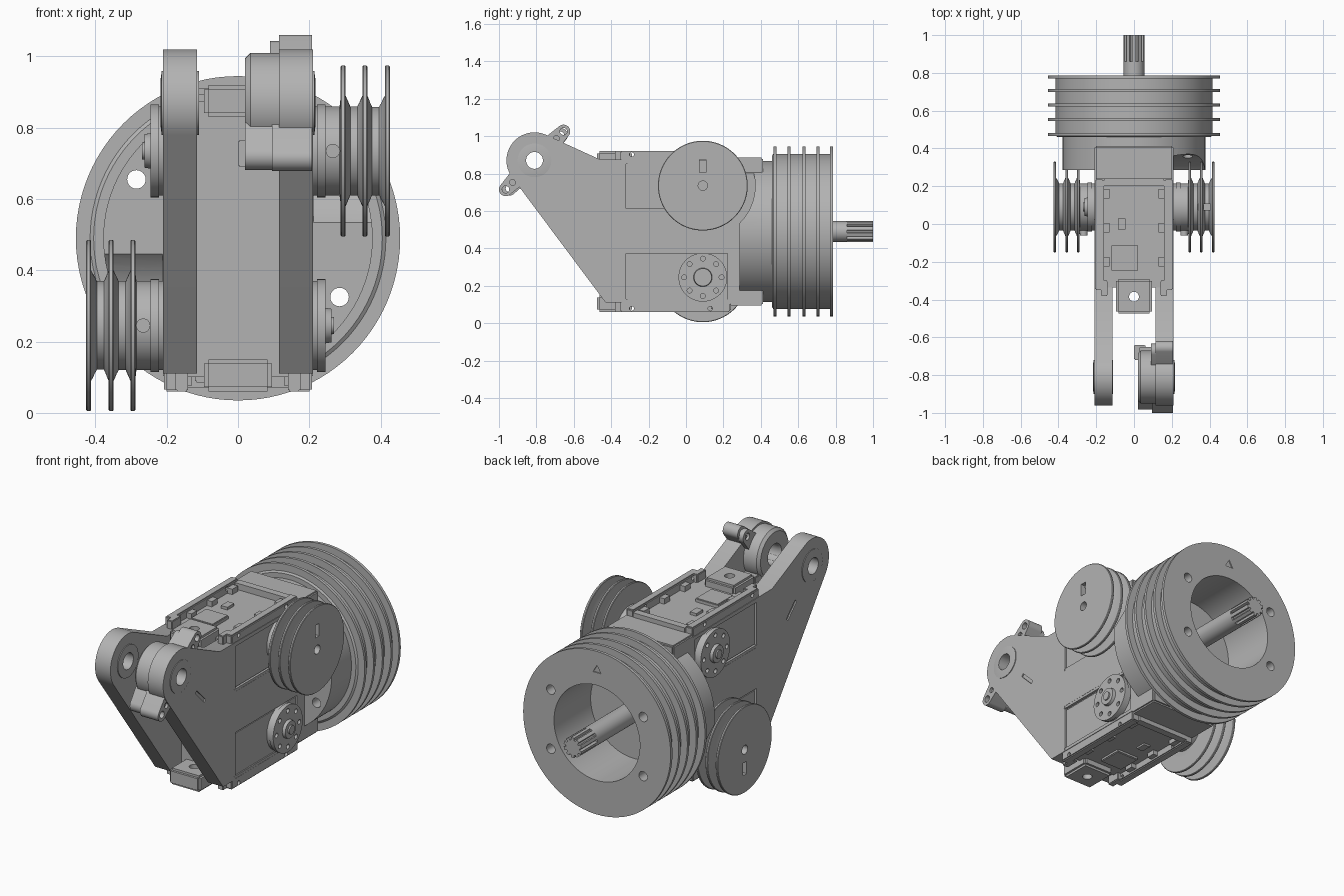
import bpy, bmesh, math
from mathutils import Vector, Matrix

old = bpy.data.objects.get("Cube")
if old:
    bpy.data.objects.remove(old, do_unlink=True)

grey = bpy.data.materials.new("machined grey")
grey.use_nodes = True
grey.diffuse_color = (0.45, 0.45, 0.45, 1)
grey.node_tree.nodes["Principled BSDF"].inputs["Base Color"].default_value = (0.45, 0.45, 0.45, 1)

TAU = 2 * math.pi
AXIS_Z = 0.49           # height of the drum axis
UP, LOW, PY = 0.735, 0.245, 0.09   # pulley axes
HEAD = (-0.81, 0.87)    # arm joint, in y and z


def finish(name, bm):
    bmesh.ops.recalc_face_normals(bm, faces=bm.faces)
    me = bpy.data.meshes.new(name)
    bm.to_mesh(me)
    bm.free()
    me.materials.append(grey)
    ob = bpy.data.objects.new(name, me)
    bpy.context.collection.objects.link(ob)
    return ob


def box(name, x, y, z, bevel=0):
    bm = bmesh.new()
    bmesh.ops.create_cube(bm, size=1)
    for v in bm.verts:
        v.co = Vector(r[0] + (c + 0.5) * (r[1] - r[0]) for c, r in zip(v.co, (x, y, z)))
    if bevel:
        bmesh.ops.bevel(bm, geom=bm.edges[:], offset=bevel, segments=2, affect='EDGES')
    return finish(name, bm)


def lathe(name, profile, centre, axis, n=72, closed=False):
    """Turn (distance along axis, radius) points about an axis."""
    bm = bmesh.new()
    rings = []
    for t, r in profile:
        ring = []
        for i in range(n):
            c, s = r * math.cos(TAU * i / n), r * math.sin(TAU * i / n)
            co = {'X': (t, c, s), 'Y': (c, t, s), 'Z': (c, s, t)}[axis]
            ring.append(bm.verts.new(Vector(co) + Vector(centre)))
        rings.append(ring)
    pairs = list(zip(rings, rings[1:]))
    if closed:
        pairs.append((rings[-1], rings[0]))
    else:
        bm.faces.new(rings[0])
        bm.faces.new(rings[-1])
    for a, b in pairs:
        for i in range(n):
            j = (i + 1) % n
            bm.faces.new((a[i], a[j], b[j], b[i]))
    return finish(name, bm)


def rod(name, a, b, r, centre, axis, n=32):
    return lathe(name, [(a, r), (b, r)], centre, axis, n)


def prism(name, pts, x0, x1):
    """Extrude a (y, z) outline along x."""
    bm = bmesh.new()
    face = bm.faces.new([bm.verts.new((x0, y, z)) for y, z in pts])
    out = bmesh.ops.extrude_face_region(bm, geom=[face])
    for v in out["geom"]:
        if isinstance(v, bmesh.types.BMVert):
            v.co.x = x1
    return finish(name, bm)


def arc(c, r, a0, a1, n=24):
    return [(c[0] + r * math.cos(math.radians(a0 + (a1 - a0) * i / n)),
             c[1] + r * math.sin(math.radians(a0 + (a1 - a0) * i / n))) for i in range(n + 1)]


def cut(ob, cutters):
    for c in cutters:
        m = ob.modifiers.new("cut", 'BOOLEAN')
        m.operation, m.solver, m.object = 'DIFFERENCE', 'EXACT', c
        bpy.context.view_layer.objects.active = ob
        bpy.ops.object.modifier_apply(modifier=m.name)
        bpy.data.objects.remove(c, do_unlink=True)
    return ob


# Finned drum with deep bore and through holes
profile = [(0.46, 0.265), (0.46, 0.405)]
for f in (0.475, 0.552, 0.63, 0.706, 0.777):
    profile += [(f - 0.008, 0.415), (f - 0.008, 0.455), (f + 0.008, 0.455), (f + 0.008, 0.415)]
profile += [(0.785, 0.265)]
bolts = [(sx * 0.285, AXIS_Z + sz * 0.165) for sx in (-1, 1) for sz in (-1, 1)]


def bolt_cutters():
    return [rod("cutter", 0.2, 0.9, 0.026, (x, 0, z), 'Y', 24) for x, z in bolts]


drum = lathe("drum", profile, (0, 0, AXIS_Z), 'Y', 96, True)
mark = rod("cutter", 0.779, 0.8, 0.028, (0, 0, 0), 'Y', 3)
mark.matrix_world = Matrix.Translation((0, 0, AXIS_Z + 0.35)) @ Matrix.Rotation(-math.pi / 2, 4, 'Y')
cut(drum, bolt_cutters() + [mark])

# Neck disc, relieved around both pulleys
neck = rod("drum_neck", 0.285, 0.462, 0.378, (0, 0, AXIS_Z), 'Y', 96)
cut(neck, bolt_cutters() + [rod("cutter", 0.212, 0.6, 0.28, (0, PY, UP), 'X', 64),
                            rod("cutter", -0.6, -0.212, 0.28, (0, PY, LOW), 'X', 64)])
box("neck_block", (-0.21, 0.21), (0.23, 0.412), (0.095, 0.885), 0.008)

# Splined shaft and floor nuts
rod("shaft", 0.45, 0.86, 0.055, (0, 0, AXIS_Z), 'Y')
rod("spline_core", 0.85, 1.0, 0.042, (0, 0, AXIS_Z), 'Y')
for i in range(10):
    tooth = box("spline_tooth", (-0.009, 0.009), (0.86, 1.0), (0.03, 0.055))
    tooth.matrix_world = Matrix.Translation((0, 0, AXIS_Z)) @ Matrix.Rotation(TAU * i / 10, 4, 'Y')
for i in range(4):
    a = TAU * (i + 0.5) / 4
    p = (0.17 * math.cos(a), 0, AXIS_Z + 0.17 * math.sin(a))
    rod("floor_nut", 0.455, 0.485, 0.036, p, 'Y', 6)
    rod("floor_stud", 0.455, 0.5, 0.018, p, 'Y', 20)

# Central housing
box("housing", (-0.19, 0.19), (-0.335, 0.25), (0.1, 0.875))
for s, z0 in ((1, 0.86), (-1, 0.12)):
    def zr(a, b):
        return sorted((z0 + s * a, z0 + s * b))
    for x in (-1, 1):
        rail = box("edge_rail", sorted((x * 0.16, x * 0.207)), (-0.35, 0.235), zr(0, 0.06), 0.006)
        cut(rail, [rod("cutter", -0.3, 0.3, 0.012, (0, y, z0 + s * 0.042), 'X', 16)
                   for y in (-0.29, 0.13)])
        box("rail_foot", sorted((x * 0.14, x * 0.175)), (-0.38, -0.3), zr(0, 0.06), 0.004)
        for y in (-0.2, -0.02, 0.16):
            box("rail_clip", sorted((x * 0.13, x * 0.165)), (y - 0.025, y + 0.025), zr(0, 0.045))
    box("end_bar", (-0.16, 0.16), (0.2, 0.24), zr(0, 0.05))
    box("connector_large", (-0.12, 0.02), (-0.25, -0.11), zr(0, 0.035), 0.004)
    box("connector_small", (-0.085, -0.045), (-0.03, 0.03), zr(0, 0.03))
    tab = box("front_tab", (-0.095, 0.095), (-0.475, -0.29), zr(-0.03, 0.06), 0.012)
    cut(tab, [rod("cutter", 0, 1.2, 0.026, (0, -0.385, 0), 'Z', 24)])

# Side arms with servo windows
outline = arc(HEAD, 0.15, 66, 217) + [(-0.43, 0.11), (0.25, 0.11), (0.25, 0.87), (-0.46, 0.875)]
for s, name in ((1, "left_arm"), (-1, "right_arm")):
    arm = prism(name, outline, s * 0.115, s * 0.21)
    outer = sorted((s * 0.195, s * 0.3))
    slot = box("cutter", sorted((s * 0.203, s * 0.3)), (-0.055, 0.055), (-0.009, 0.009))
    slot.matrix_world = Matrix.Translation((0, -0.63, 0.69)) @ Matrix.Rotation(-math.pi / 4, 4, 'X')
    cut(arm, [rod("cutter", -0.5, 0.5, 0.052, (0,) + HEAD, 'X'), slot,
              box("cutter", outer, (-0.335, 0.235), (0.6, 0.865), 0.014),
              box("cutter", outer, (-0.335, 0.235), (0.115, 0.385), 0.014)])
    lathe("joint_bush", [(s * 0.11, 0.045), (s * 0.218, 0.045), (s * 0.218, 0.06), (s * 0.214, 0.09),
                         (s * 0.11, 0.09)], (0,) + HEAD, 'X', 48, True)
    for z in (UP, LOW):
        box("servo_case", sorted((s * 0.18, s * 0.202)), (-0.32, 0.225), (z - 0.122, z + 0.122), 0.006)


# Slanted bolt ears on the left arm
def ear(name, tip, x0, x1, r=0.036):
    d = (Vector(tip) - Vector(HEAD)).normalized()
    root = Vector(HEAD) + d * 0.1
    a = math.degrees(math.atan2(d.y, d.x))
    ob = prism(name, arc(tip, r, a - 80, a + 80, 16) + arc(root, 0.05, a + 80, a + 280, 16), x0, x1)
    mid = Vector(HEAD) + d * 0.165
    return cut(ob, [rod("cutter", x0 - 1, x1 + 1, 0.019, (0,) + tuple(tip), 'X', 20),
                    rod("cutter", x1 - 0.015, x1 + 1, 0.016, (0,) + tuple(mid), 'X', 20)])


ear("upper_ear", (-0.655, 1.025), 0.115, 0.207)
ear("lower_ear", (-0.964, 0.715), 0.095, 0.207)

# Joint sensor inside the left arm
lathe("sensor_ring", [(0.035, 0.055), (0.12, 0.055), (0.12, 0.14), (0.035, 0.14), (0.02, 0.125),
                      (0.02, 0.06)], (0,) + HEAD, 'X', 48, True)
ear("sensor_lower_lug", (-0.945, 0.72), 0.02, 0.1, 0.038)
ear("sensor_upper_lug", (-0.67, 1.005), 0.09, 0.12, 0.038)
box("sensor_plug", (0.0, 0.06), (-0.72, -0.64), (0.69, 0.765), 0.004)
box("sensor_plug_bridge", (0.03, 0.12), (-0.76, -0.65), (0.7, 0.8), 0.004)

# Servo horns on all four corners, pulleys on two of them
for s in (-1, 1):
    for z in (UP, LOW):
        horn = lathe("servo_horn", [(s * 0.2, 0.125), (s * 0.222, 0.125), (s * 0.222, 0.13),
                                    (s * 0.245, 0.13), (s * 0.245, 0.05), (s * 0.262, 0.047)],
                     (0, PY, z), 'X', 64)
        cut(horn, [rod("cutter", -0.4, 0.4, 0.013, (0, PY + 0.1 * math.cos(TAU * i / 8),
                                                    z + 0.1 * math.sin(TAU * i / 8)), 'X', 16)
                   for i in range(8)])
        rod("horn_screw", s * 0.25, s * 0.27, 0.024, (0, PY, z), 'X', 24)
    z = UP if s > 0 else LOW
    steps = [(0.243, 0.125), (0.285, 0.125), (0.288, 0.15)]
    for d in (0.295, 0.356, 0.419):
        steps += [(d - 0.007, 0.155), (d - 0.007, 0.237), (d - 0.004, 0.24), (d + 0.004, 0.24),
                  (d + 0.007, 0.237), (d + 0.007, 0.155)]
        if d < 0.4:
            steps += [(d + 0.02, 0.125), (d + 0.04, 0.125)]
    pulley = lathe("pulley", [(s * x, r) for x, r in steps], (0, PY, z), 'X', 80)
    deep = sorted((s * 0.34, s * 0.5))
    cut(pulley, [rod("cutter", deep[0], deep[1], 0.025, (0, PY, z), 'X', 24),
                 box("cutter", deep, (PY - 0.017, PY + 0.017), sorted((z + s * 0.07, z + s * 0.14)))])
    rod("pulley_set_screw", -0.06, -0.02, 0.02, (s * 0.266, 0, z), 'Y', 20)

# Crisp edges with smooth curved walls
bpy.ops.object.select_all(action='DESELECT')
for ob in bpy.context.scene.objects:
    if ob.type == 'MESH' and grey.name in ob.data.materials:
        ob.select_set(True)
        bpy.context.view_layer.objects.active = ob
bpy.ops.object.shade_smooth_by_angle(angle=math.radians(30))
